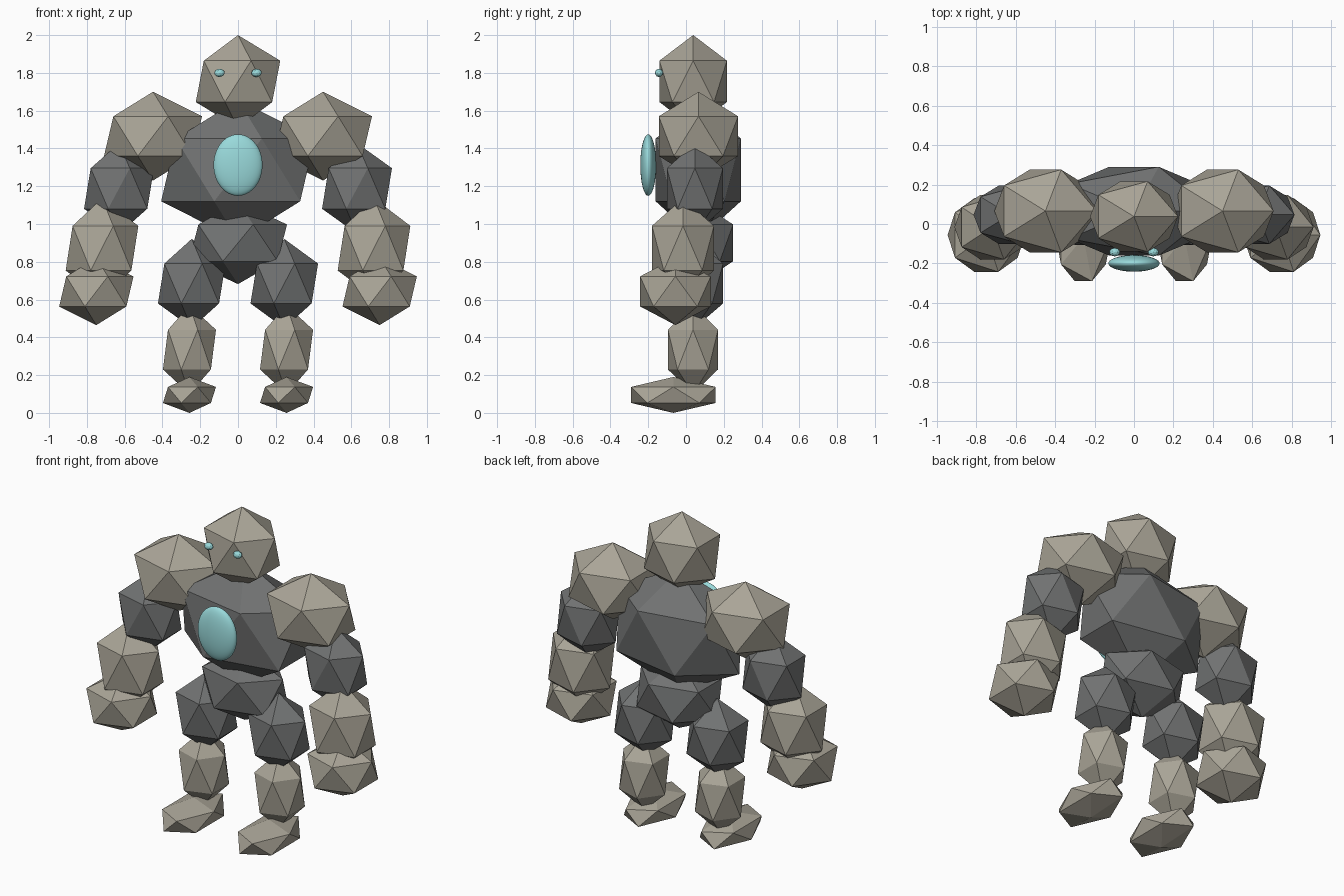
import bpy

if "Cube" in bpy.data.objects:
    bpy.data.objects.remove(bpy.data.objects["Cube"])


def material(name, rgb):
    m = bpy.data.materials.new(name)
    m.diffuse_color = (*rgb, 1.0)
    m.use_nodes = True
    m.node_tree.nodes["Principled BSDF"].inputs["Base Color"].default_value = m.diffuse_color
    return m


pale_stone = material("pale_stone", (0.40, 0.375, 0.31))
dark_stone = material("dark_stone", (0.165, 0.17, 0.17))
crystal = material("crystal_blue", (0.32, 0.70, 0.71))


def boulder(name, centre, radii, mat, detail=1, smooth=False):
    """A stretched icosphere; detail 1 gives a 20-sided rock."""
    bpy.ops.mesh.primitive_ico_sphere_add(subdivisions=detail, radius=1)
    ob = bpy.context.object
    ob.name = name
    ob.scale = radii
    bpy.ops.object.transform_apply(location=False, rotation=False, scale=True)
    ob.location = centre
    ob.data.materials.append(mat)
    if smooth:
        bpy.ops.object.shade_smooth()
    return ob


# Head and trunk
boulder("head", (0, 0.038, 1.755), (0.25, 0.21, 0.245), pale_stone)
boulder("torso", (0, 0.065, 1.286), (0.455, 0.265, 0.371), dark_stone)
boulder("pelvis", (0, 0.065, 0.90), (0.29, 0.217, 0.218), dark_stone)

# Limb rocks: same orientation on both sides, only the position is mirrored
limbs = [
    ("shoulder", (0.45, 0.066, 1.465), (0.29, 0.247, 0.235), pale_stone),
    ("upper_arm", (0.63, 0.047, 1.188), (0.207, 0.174, 0.24), dark_stone),
    ("forearm", (0.72, -0.016, 0.872), (0.215, 0.193, 0.264), pale_stone),
    ("hand", (0.75, -0.056, 0.643), (0.22, 0.22, 0.178), pale_stone),
    ("thigh", (0.245, 0.045, 0.685), (0.2, 0.178, 0.236), dark_stone),
    ("shin", (0.257, 0.037, 0.335), (0.157, 0.156, 0.235), pale_stone),
    ("foot", (0.257, -0.067, 0.095), (0.157, 0.263, 0.095), pale_stone),
]
for side, s in (("left", -1), ("right", 1)):
    for part, (x, y, z), radii, mat in limbs:
        boulder(f"{side}_{part}", (s * x, y, z), radii, mat)
    # Eyes
    boulder(f"{side}_eye", (s * 0.098, -0.143, 1.80), (0.028, 0.022, 0.022),
            crystal, detail=2)

# Glowing chest core
boulder("chest_core", (0, -0.2, 1.312), (0.13, 0.042, 0.163), crystal,
        detail=4, smooth=True)
